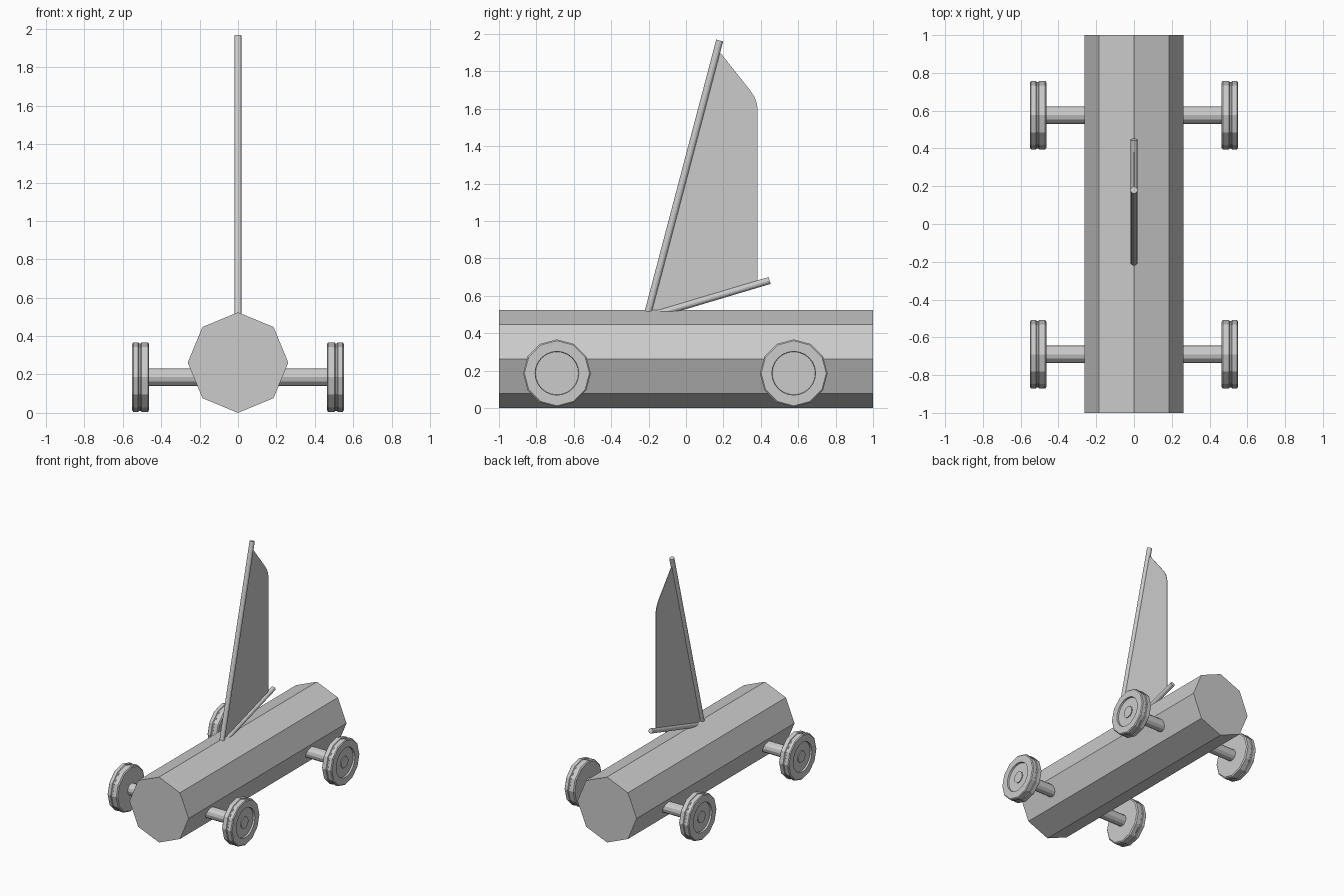
import bpy, bmesh
from math import pi, sin, cos
from mathutils import Vector

if "Cube" in bpy.data.objects:
    bpy.data.objects.remove(bpy.data.objects["Cube"])


def make_object(name, bm):
    bmesh.ops.recalc_face_normals(bm, faces=bm.faces)
    me = bpy.data.meshes.new(name)
    bm.to_mesh(me)
    bm.free()
    ob = bpy.data.objects.new(name, me)
    bpy.context.collection.objects.link(ob)
    return ob


def rod(name, a, b, radius, sides):
    """Capped cylinder between two points."""
    a, b = Vector(a), Vector(b)
    bm = bmesh.new()
    bmesh.ops.create_cone(bm, cap_ends=True, segments=sides, radius1=radius,
                          radius2=radius, depth=(b - a).length)
    ob = make_object(name, bm)
    ob.rotation_mode = 'QUATERNION'
    ob.rotation_quaternion = (b - a).to_track_quat('Z', 'Y')
    ob.location = (a + b) / 2
    return ob


# wheel cross-section: (x, radius) from inner face, over the tread, to the recess
WHEEL = [(0.463, 0.172), (0.470, 0.181), (0.503, 0.181), (0.507, 0.176),
         (0.516, 0.176), (0.520, 0.181), (0.545, 0.181), (0.551, 0.174),
         (0.551, 0.117), (0.537, 0.115)]


def wheel(name, side, y, z):
    """12-sided tread around a rounder 24-sided recess."""
    bm = bmesh.new()
    n = 24
    rings = []
    for x, r in WHEEL:
        ring = []
        for i in range(n):
            t = 2 * pi * i / n
            k = cos(pi / 12) if i % 2 and r > 0.15 else 1
            ring.append(bm.verts.new((side * x, y + r * k * sin(t), z + r * k * cos(t))))
        rings.append(ring)
    for p, q in zip(rings, rings[1:]):
        for i in range(n):
            j = (i + 1) % n
            bm.faces.new((p[i], p[j], q[j], q[i]))
    bm.faces.new(rings[0])
    bm.faces.new(rings[-1])
    return make_object(name, bm)


# octagonal hull
rod("hull", (0, -1, 0.262), (0, 1, 0.262), 0.262, 8)

# axles and wheels
for end, y in (("front", -0.69), ("rear", 0.576)):
    rod(end + "_axle", (-0.544, y, 0.186), (0.544, y, 0.186), 0.046, 12)
    for label, side in (("right", 1), ("left", -1)):
        wheel(f"{end}_{label}_wheel", side, y, 0.186)

# mast and boom
rod("mast", (0, -0.206, 0.50), (0, 0.18, 1.965), 0.019, 12)
rod("boom", (0, -0.19, 0.492), (0, 0.447, 0.682), 0.019, 12)

# thin sail between mast and boom
OUTLINE = [(-0.2, 0.51), (0.382, 0.665), (0.382, 1.605), (0.378, 1.63),
           (0.366, 1.663), (0.342, 1.70), (0.187, 1.895), (0.162, 1.895)]
bm = bmesh.new()
face = bm.faces.new([bm.verts.new((-0.002, y, z)) for y, z in OUTLINE])
new = bmesh.ops.extrude_face_region(bm, geom=[face])["geom"]
bmesh.ops.translate(bm, vec=(0.004, 0, 0),
                    verts=[g for g in new if isinstance(g, bmesh.types.BMVert)])
make_object("sail", bm)
